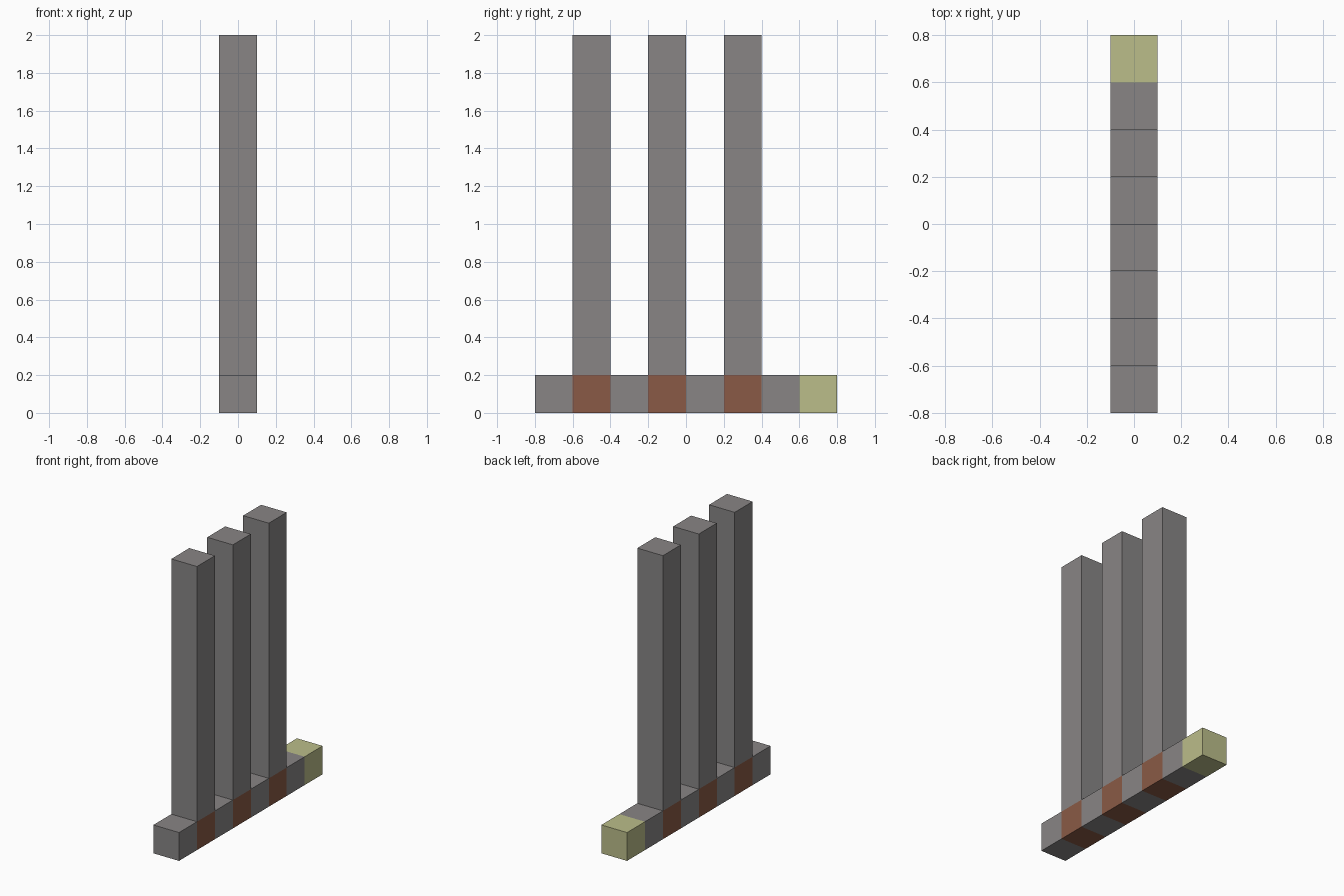
import bpy

if "Cube" in bpy.data.objects:
    bpy.data.objects.remove(bpy.data.objects["Cube"], do_unlink=True)


def make_material(name, rgb):
    mat = bpy.data.materials.new(name)
    mat.use_nodes = True
    mat.diffuse_color = (*rgb, 1)
    mat.node_tree.nodes["Principled BSDF"].inputs["Base Color"].default_value = (*rgb, 1)
    return mat


grey = make_material("stone grey", (0.246, 0.235, 0.235))
brown = make_material("brick brown", (0.254, 0.102, 0.061))
straw = make_material("pale straw", (0.497, 0.509, 0.254))

SIZE = 0.2      # width of every block
HEIGHT = 2.0    # top of the posts


def block(name, y, bottom, top, mat):
    """Square block centred on x = 0, running from bottom to top."""
    bpy.ops.mesh.primitive_cube_add(size=1, location=(0, y, (bottom + top) / 2))
    obj = bpy.context.object
    obj.name = name
    obj.scale = (SIZE, SIZE, top - bottom)
    bpy.ops.object.transform_apply(location=False, rotation=False, scale=True)
    obj.data.materials.append(mat)


# Base row: grey spacers alternate with brown sockets, each holding a post
for i in range(7):
    y = -0.7 + i * SIZE
    if i % 2:
        block(f"post_socket_{i // 2 + 1}", y, 0, SIZE, brown)
        block(f"post_{i // 2 + 1}", y, SIZE, HEIGHT, grey)
    else:
        block(f"base_spacer_{i // 2 + 1}", y, 0, SIZE, grey)

# Pale block closing the back end of the row
block("end_block", 0.7, 0, SIZE, straw)
